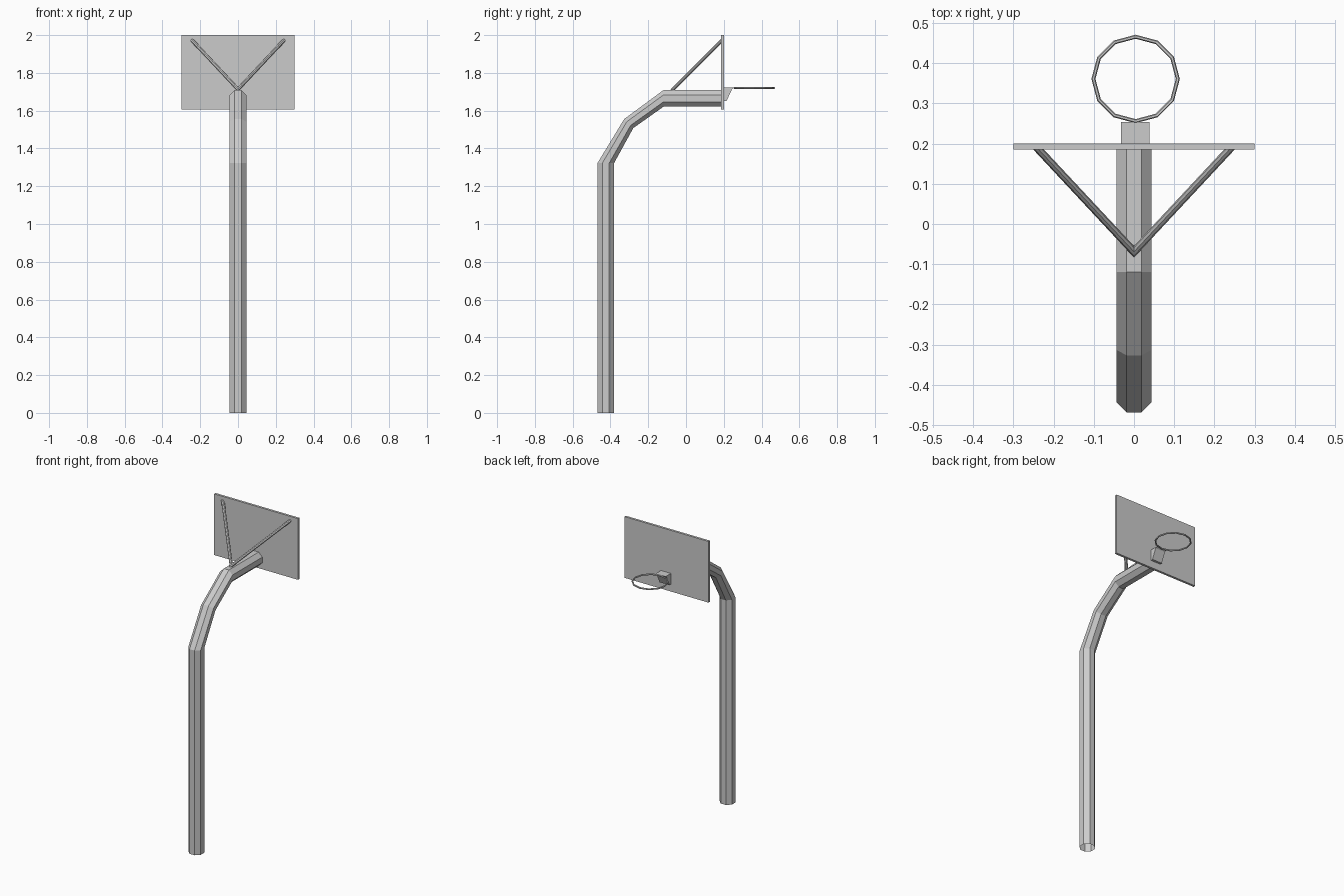
import bpy, bmesh
from math import sin, cos, pi
from mathutils import Vector

if "Cube" in bpy.data.objects:
    bpy.data.objects.remove(bpy.data.objects["Cube"])


def finish(bm, name):
    bmesh.ops.recalc_face_normals(bm, faces=bm.faces)
    mesh = bpy.data.meshes.new(name)
    bm.to_mesh(mesh)
    bm.free()
    ob = bpy.data.objects.new(name, mesh)
    bpy.context.collection.objects.link(ob)
    return ob


def loft(name, rings, cap=False):
    bm = bmesh.new()
    loops = [[bm.verts.new(p) for p in ring] for ring in rings]
    n = len(loops[0])
    for a, b in zip(loops, loops[1:]):
        for i in range(n):
            j = (i + 1) % n
            bm.faces.new((a[i], a[j], b[j], b[i]))
    if cap:
        bm.faces.new(loops[0])
        bm.faces.new(loops[-1])
    return finish(bm, name)


# Bent octagonal pole, open ended: outer and inner bend points (y, z)
stations = [((-0.469, 0), (-0.381, 0)),
            ((-0.469, 1.322), (-0.381, 1.322)),
            ((-0.327, 1.556), (-0.279, 1.508)),
            ((-0.119, 1.709), (-0.119, 1.621)),
            ((0.186, 1.709), (0.186, 1.621))]
HALF = 0.044
rings = []
for outer, inner in stations:
    o, i = Vector((0, *outer)), Vector((0, *inner))
    mid, arm = (o + i) / 2, (o - i) / 2
    ring = []
    for k in range(8):
        a = pi / 8 + k * pi / 4
        c, s = cos(a) / cos(pi / 8), sin(a) / cos(pi / 8)
        ring.append(mid + arm * c + Vector((HALF * s, 0, 0)))
    rings.append(ring)
loft("pole", rings)


def box(name, lo, hi):
    rings = [[(lo[0], lo[1], z), (hi[0], lo[1], z),
              (hi[0], hi[1], z), (lo[0], hi[1], z)] for z in (lo[2], hi[2])]
    return loft(name, rings, True)


# Backboard
box("backboard", (-0.3, 0.185, 1.605), (0.3, 0.2, 2.0))


# Braces: round rods mitred at x = 0 and cut flush with the board
def brace(name, side):
    start = Vector((0, -0.069, 1.713))
    end = Vector((side * 0.238, 0.186, 1.967))
    d = (end - start).normalized()
    u = d.cross(Vector((0, 0, 1))).normalized()
    v = d.cross(u)
    first, last = [], []
    for k in range(8):
        a = k * pi / 4
        off = (u * cos(a) + v * sin(a)) * 0.0098
        first.append(start + off - d * (off.x / d.x))
        last.append(end + off - d * (off.y / d.y))
    loft(name, [first, last], True)


brace("left_brace", -1)
brace("right_brace", 1)

# Rim bracket with a slanted front
profile = [(0.199, 1.722), (0.254, 1.722), (0.244, 1.715), (0.215, 1.652), (0.199, 1.652)]
loft("rim_bracket", [[(x, y, z) for y, z in profile] for x in (-0.032, 0.039)], True)

# Twelve-sided rim
bpy.ops.mesh.primitive_torus_add(major_segments=12, minor_segments=6,
                                 major_radius=0.105, minor_radius=0.005,
                                 location=(0.004, 0.361, 1.72))
bpy.context.object.name = "rim"
